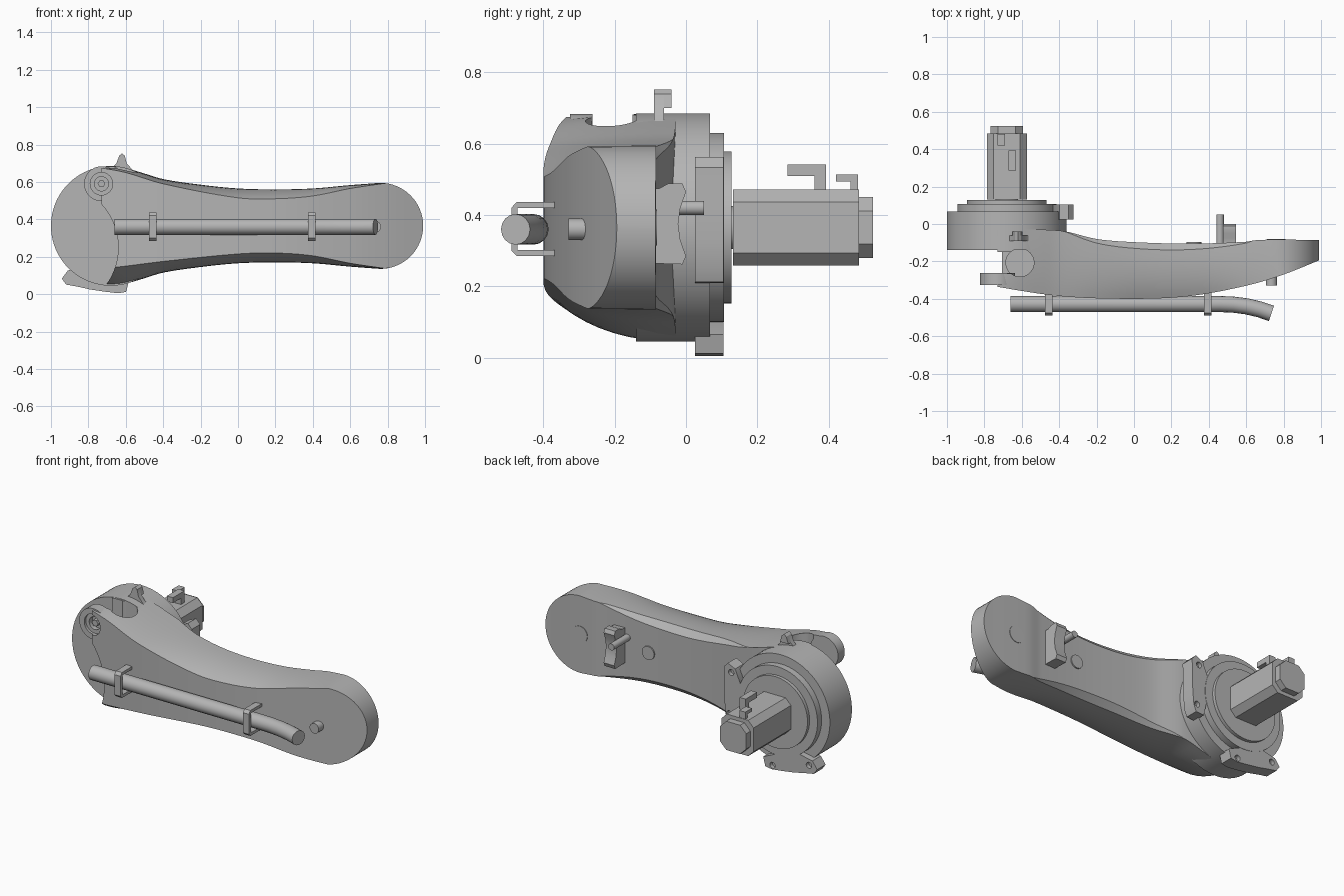
import bpy, bmesh, math
from mathutils import Vector

if "Cube" in bpy.data.objects:
    bpy.data.objects.remove(bpy.data.objects["Cube"])

GREY = (0.46, 0.46, 0.46, 1)
grey = bpy.data.materials.new("plain_grey")
grey.use_nodes = True
grey.diffuse_color = GREY
grey.node_tree.nodes["Principled BSDF"].inputs["Base Color"].default_value = GREY

HX, ZC = -0.68, 0.365          # housing axis and common height
HR, ER, EX = 0.32, 0.23, 0.76  # housing radius, arm end radius and centre


def activate(ob):
    bpy.ops.object.select_all(action="DESELECT")
    ob.select_set(True)
    bpy.context.view_layer.objects.active = ob


def finish(name, bm):
    bmesh.ops.recalc_face_normals(bm, faces=bm.faces)
    mesh = bpy.data.meshes.new(name)
    bm.to_mesh(mesh)
    bm.free()
    ob = bpy.data.objects.new(name, mesh)
    bpy.context.collection.objects.link(ob)
    mesh.materials.append(grey)
    smooth(ob)
    return ob


def smooth(ob):
    activate(ob)
    bpy.ops.object.shade_smooth_by_angle(angle=math.radians(28))


def prism(name, pts, axis, lo, hi):
    """Extrude an outline along an axis; the outline uses the other two axes in order."""
    def place(p, d):
        v = list(p)
        v.insert("XYZ".index(axis), d)
        return Vector(v)
    bm = bmesh.new()
    a = [bm.verts.new(place(p, lo)) for p in pts]
    b = [bm.verts.new(place(p, hi)) for p in pts]
    bm.faces.new(a)
    bm.faces.new(b)
    for i in range(len(pts)):
        j = (i + 1) % len(pts)
        bm.faces.new((a[i], a[j], b[j], b[i]))
    return finish(name, bm)


def disc(u, v, r, n=64):
    return [(u + r * math.cos(2 * math.pi * i / n), v + r * math.sin(2 * math.pi * i / n)) for i in range(n)]


def rect(u0, u1, v0, v1):
    return [(u0, v0), (u1, v0), (u1, v1), (u0, v1)]


def chamfered(u, v, h, c):
    k = h - c
    return [(u + a, v + b) for a, b in
            ((-k, -h), (k, -h), (h, -k), (h, k), (k, h), (-k, h), (-h, k), (-h, -k))]


def cut(ob, cutter):
    cutter.hide_render = True
    activate(ob)
    mod = ob.modifiers.new("cut", "BOOLEAN")
    mod.operation, mod.solver, mod.object = "DIFFERENCE", "EXACT", cutter
    bpy.ops.object.modifier_apply(modifier=mod.name)
    bpy.data.objects.remove(cutter)
    smooth(ob)


def track(keys):
    """Smooth curve through (x, value) keys."""
    def slope(i):
        a, b = keys[max(i - 1, 0)], keys[min(i + 1, len(keys) - 1)]
        return (b[1] - a[1]) / (b[0] - a[0])

    def value(x):
        i = 0
        while i < len(keys) - 2 and x > keys[i + 1][0]:
            i += 1
        (x0, v0), (x1, v1) = keys[i], keys[i + 1]
        w = x1 - x0
        t = min(max((x - x0) / w, 0), 1)
        return ((2*t**3 - 3*t*t + 1) * v0 + (t**3 - 2*t*t + t) * w * slope(i)
                + (3*t*t - 2*t**3) * v1 + (t**3 - t*t) * w * slope(i + 1))
    return value


# Arm: lofted sections with a curved front, soft shoulders and a round far end
front = track([(-.8, -.325), (-.4, -.385), (0, -.4), (.3, -.385), (.6, -.33), (.8, -.27), (1, -.19)])
back = track([(-.8, -.03), (-.4, -.035), (-.2, -.08), (0, -.097), (.3, -.105), (.6, -.095), (.66, -.085), (1, -.085)])
height = track([(-.6, .31), (-.5, .28), (-.4, .25), (-.2, .22), (0, .2), (.2, .195), (.4, .2), (.6, .218), (.76, .23)])
crease_top = track([(-.73, .31), (-.6, .285), (-.4, .225), (0, .15), (.2, .145), (.4, .16), (.6, .2), (.8, .23)])
crease_low = track([(-.73, .23), (-.6, .215), (-.4, .19), (0, .15), (.2, .145), (.4, .16), (.6, .2), (.8, .23)])


def half_section(x, crease, sign):
    if x < -.6:
        h = math.sqrt(HR**2 - (x - HX)**2)
    elif x > EX:
        h = math.sqrt(max(ER**2 - (x - EX)**2, 1e-5))
    else:
        h = height(x)
    c = min(crease(x), h)
    f, b = front(x), back(x)
    bump = math.sin(math.pi * min(max((x + .37), 0), 1)) ** 0.7
    sh = b - .035 * bump
    pts = [(b, h - .035 * bump - .001)]
    ctrl = .6 * f + .4 * sh
    for i in range(9):
        t = i / 8
        pts.append(((1-t)**2 * sh + 2*t*(1-t) * ctrl + t*t * f, h + (c - h) * t * t))
    return [Vector((x, y, ZC + sign * z)) for y, z in pts]


stations = [-.73 + (EX + .73) * i / 48 for i in range(48)]
stations += [EX + ER * math.sin(math.pi / 2 * i / 16) for i in range(17)]
bm = bmesh.new()
rings = []
for x in stations:
    loop = half_section(x, crease_top, 1) + half_section(x, crease_low, -1)[::-1]
    rings.append([bm.verts.new(p) for p in loop])
for r, s in zip(rings, rings[1:]):
    for i in range(len(r)):
        j = (i + 1) % len(r)
        bm.faces.new((r[i], r[j], s[j], s[i]))
bm.faces.new(rings[0])
bm.faces.new(rings[-1])
arm = finish("arm", bm)

# Round bite beside the housing face, and the slot behind the pivot boss
cut(arm, prism("bite_cutter", disc(-.98, .25, .34), "Y", -.6, -.1))
cut(arm, prism("slot_cutter", rect(-.9, -.61, .45, .8), "Y", -.265, -.15))
cut(arm, prism("well_cutter", disc(-.61, -.207, .075, 40), "Z", .44, .8))

# Pivot boss with a socket
cut(arm, prism("boss_clearance", disc(-.73, .59, .06), "Y", -.5, -.2))
boss = prism("pivot_boss", disc(-.73, .59, .093), "Y", -.325, -.262)
cut(boss, prism("socket_cutter", disc(-.73, .59, .06), "Y", -.4, -.31))
cut(boss, prism("socket_hole", disc(-.73, .59, .038, 32), "Y", -.4, -.28))
prism("socket_pin", disc(-.73, .59, .02, 6), "Y", -.31, -.27)

# Housing and stepped flanges
for name, r, y0, y1 in (("housing", HR, -.14, .068), ("flange_outer", .265, .06, .107),
                        ("flange_inner", .213, .1, .127), ("motor_neck", .06, .12, .14)):
    prism(name, disc(HX, ZC, r, 96), "Y", y0, y1)

# Motor with end cap and angled connectors
prism("motor_body", chamfered(HX, ZC, .107, .036), "Y", .132, .485)
prism("motor_cap", chamfered(HX, ZC, .086, .04), "Y", .48, .525)
for name, x, y0, y1, top, t in (("connector_large", -.65, .285, .393, .542, .032),
                                ("connector_small", -.71, .42, .482, .514, .02)):
    prism(name, [(y0, top), (y1, top), (y1, .46), (y1 - t, .46), (y1 - t, top - t), (y0, top - t)],
          "X", x - .02, x + .02)

# Mounting lugs: curved plates hugging the housing rim
LUG = [(-.17, .265), (-.17, .32), (-.13, .338), (-.06, .348), (.02, .357), (.09, .36),
       (.15, .365), (.18, .34), (.16, .29), (.08, .25), (-.08, .25)]
for name, deg in (("lug_side", 3), ("lug_lower", 255)):
    a = math.radians(deg)
    s = -1 if name == "lug_lower" else 1
    outline = [(HX + r * math.cos(a) - s * t * math.sin(a), ZC + r * math.sin(a) + s * t * math.cos(a))
               for t, r in LUG]
    lug = prism(name, outline, "Y", .025, .105)
    for t in (-.12, .13):
        u = HX + .315 * math.cos(a) - s * t * math.sin(a)
        v = ZC + .315 * math.sin(a) + s * t * math.cos(a)
        cut(lug, prism("lug_hole", disc(u, v, .018, 20), "Y", .08, .2))

# Top hook
prism("hook_stem", [(-.69, .66), (-.56, .66), (-.595, .7), (-.605, .74), (-.62, .752), (-.635, .74), (-.65, .7)],
      "Y", -.09, -.062)
prism("hook_tip", [(-.65, .7), (-.595, .7), (-.605, .74), (-.62, .752), (-.635, .74)], "Y", -.065, -.04)

# Tube along the front
curve = bpy.data.curves.new("tube", "CURVE")
curve.dimensions = "3D"
curve.bevel_depth, curve.bevel_resolution, curve.use_fill_caps = .043, 6, True
path = [(-.66, -.428), (.46, -.428), (.53, -.431), (.6, -.44), (.67, -.456), (.735, -.478)]
spline = curve.splines.new("POLY")
spline.points.add(len(path) - 1)
for p, (x, y) in zip(spline.points, path):
    p.co = (x, y, .36, 1)
tube = bpy.data.objects.new("tube", curve)
bpy.context.collection.objects.link(tube)
curve.materials.append(grey)
activate(tube)
bpy.ops.object.convert(target="MESH")
smooth(bpy.context.object)

# Tube clips
for side, x in (("right", -.455), ("left", .395)):
    prism("tube_clip_" + side, [(-.36, .437), (-.475, .437), (-.49, .42), (-.49, .3), (-.475, .285), (-.36, .285),
                                (-.36, .302), (-.472, .302), (-.472, .42), (-.36, .42)], "X", x - .02, x + .02)

# Small details of the arm
prism("front_peg", disc(.735, .36, .03, 32), "Y", -.33, -.25)
prism("end_hub", disc(EX, ZC, .05, 40), "Y", -.1, -.081)
prism("back_plug", disc(.32, ZC, .04, 40), "Y", -.12, -.097)
prism("back_pin", disc(.46, .42, .02, 24), "Y", -.12, .05)
prism("back_saddle", [(-.11, .265), (-.01, .262), (0, .285), (-.016, .33), (-.022, .375), (-.016, .42),
                      (0, .465), (-.01, .488), (-.05, .488), (-.075, .475), (-.11, .475)], "X", .475, .545)
